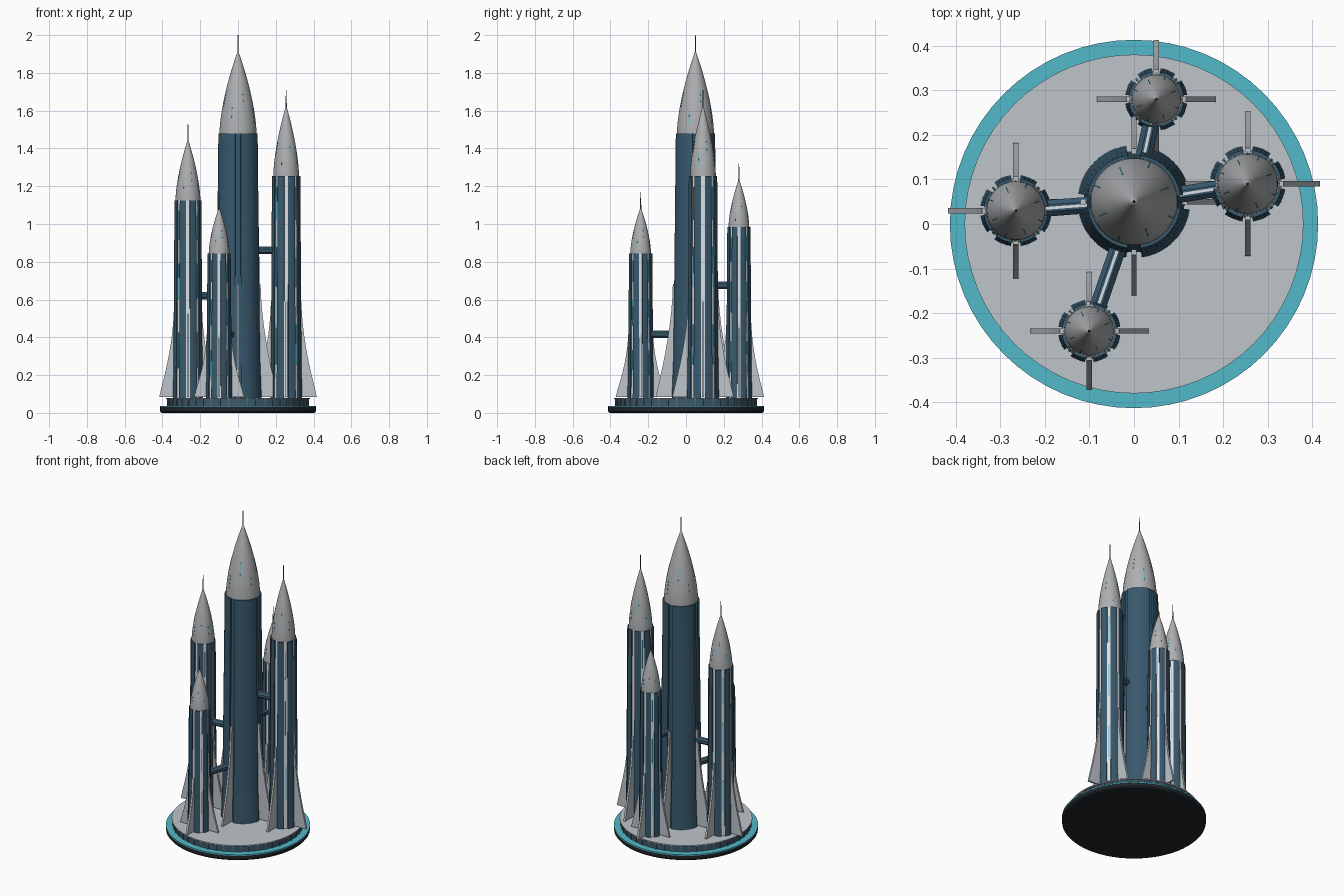
import bpy, bmesh, math
from mathutils import Vector, Matrix

if "Cube" in bpy.data.objects:
    bpy.data.objects.remove(bpy.data.objects["Cube"])


def material(name, rgb):
    m = bpy.data.materials.new(name)
    m.diffuse_color = (*rgb, 1)
    m.use_nodes = True
    m.node_tree.nodes["Principled BSDF"].inputs["Base Color"].default_value = m.diffuse_color
    return m


PALE = material("pale grey", (0.52, 0.56, 0.60))
NOSE = material("nose grey", (0.42, 0.43, 0.44))
WHITE = material("rib white", (0.72, 0.75, 0.78))
BLUE = material("steel blue", (0.04, 0.10, 0.155))
DARK = material("base black", (0.014, 0.019, 0.024))
CYAN = material("cyan glow", (0.085, 0.48, 0.58))
GREY = material("antenna grey", (0.12, 0.13, 0.14))


def finish(name, bm, mat, loc=(0, 0, 0)):
    bmesh.ops.remove_doubles(bm, verts=bm.verts[:], dist=1e-6)
    bmesh.ops.recalc_face_normals(bm, faces=bm.faces[:])
    mesh = bpy.data.meshes.new(name)
    bm.to_mesh(mesh)
    bm.free()
    mesh.materials.append(mat)
    mesh.shade_smooth()
    mesh.set_sharp_from_angle(angle=math.radians(30))
    ob = bpy.data.objects.new(name, mesh)
    ob.location = loc
    bpy.context.collection.objects.link(ob)
    return ob


def sweep(bm, profile, a0=0, a1=360, steps=48):
    """Turn an (r, z) profile about the z axis, as a full lathe or a capped sector."""
    full = abs(a1 - a0) >= 360
    rings = []
    for i in range(steps if full else steps + 1):
        a = math.radians(a0 + (a1 - a0) * i / steps)
        rings.append([bm.verts.new((r * math.cos(a), r * math.sin(a), z)) for r, z in profile])
    n = len(profile)
    for i in range(steps):
        p, q = rings[i], rings[(i + 1) % len(rings)]
        for j in range(n - 1 if full else n):
            k = (j + 1) % n
            corners = [p[j], q[j], q[k], p[k]]
            if profile[j][0] == 0:
                corners = [p[j], q[k], p[k]]
            elif profile[k][0] == 0:
                corners = [p[j], q[j], p[k]]
            bm.faces.new(corners)
    if not full:
        bm.faces.new(rings[0])
        bm.faces.new(rings[-1])


def lathe(name, profile, mat, loc=(0, 0, 0), steps=48):
    bm = bmesh.new()
    sweep(bm, profile, steps=steps)
    return finish(name, bm, mat, loc)


def shell(outline, inner, outer):
    """Closed profile hugging an (r, z) outline between two radial offsets."""
    return [(r + outer, z) for r, z in outline] + [(r + inner, z) for r, z in reversed(outline)]


def fins(name, r, reach, height, loc):
    bm = bmesh.new()
    z0 = 0.085
    pts = [(r * 0.85, z0), (reach, z0)]
    for i in range(1, 9):
        t = i / 8
        pts.append((r * 0.95 + (reach - r * 0.95) * (1 - t) ** 1.7, z0 + 0.01 + height * t))
    pts.append((r * 0.85, z0 + 0.01 + height))
    for k in range(4):
        turn = Matrix.Rotation(k * math.pi / 2, 3, 'Z')
        sides = [[bm.verts.new(turn @ Vector((x, s, z))) for x, z in pts] for s in (-0.006, 0.006)]
        bm.faces.new(sides[0])
        bm.faces.new(sides[1])
        for j in range(len(pts)):
            k2 = (j + 1) % len(pts)
            bm.faces.new([sides[0][j], sides[0][k2], sides[1][k2], sides[1][j]])
    finish(name, bm, PALE, loc)


def tower(name, x, y, rb, rt, rn, top, tip, reach, count, width, core_mat):
    loc = (x, y, 0)
    # Inner core, seen in the gaps between the panels
    lathe(name + "_core", [(0, 0.075), (rb * 0.9, 0.075), (rt * 0.9, top), (0, top)], core_mat, loc)
    # Curved outer panels
    bm = bmesh.new()
    body = [(rb, 0.075), (rb * 0.6 + rt * 0.4, 0.3), (rt, top)]
    step = 360 / count
    for k in range(count):
        c = (k + 0.5) * step
        sweep(bm, shell(body, -rb * 0.14, 0), c - width / 2, c + width / 2, max(4, int(width / 6)))
    finish(name + "_panels", bm, BLUE, loc)
    # Ogive nose
    ogive = [(rn * (1 - (i / 16) ** 1.6), top + (tip - top) * i / 16) for i in range(17)]
    lathe(name + "_nose", [(0, top - 0.002)] + ogive[:-1] + [(0, tip)], NOSE, loc)
    # Glowing seams on the nose and down the panel gaps
    bm = bmesh.new()
    for k in range(8):
        a = k * 45 + 22.5
        part = ogive[2:6] if k % 2 else ogive[5:9]
        sweep(bm, shell(part, -0.002, 0.001), a - 1.2, a + 1.2, 1)
    h = top - 0.08
    core = lambda f: (0.9 * (rb + (rt - rb) * f), 0.08 + h * f)
    for k in range(4):
        a = 45 + 90 * k
        for f0, f1 in ((0.15, 0.33), (0.5, 0.68), (0.8, 0.95)):
            sweep(bm, shell([core(f0), core(f1)], -0.002, 0.003), a - 2, a + 2, 1)
    finish(name + "_light_seams", bm, CYAN, loc)
    # Antenna
    lathe(name + "_antenna", [(0, tip - 0.03), (0.004, tip - 0.03), (0.0015, tip + 0.08), (0, tip + 0.08)],
          GREY, loc, 8)
    fins(name + "_fins", rb, reach, (top - 0.08) * 0.42, loc)


# Round base: dark plinth, glowing ring, panelled deck
lathe("base_plinth", [(0, 0), (0.405, 0), (0.412, 0.008), (0.412, 0.03), (0, 0.03)], DARK, steps=64)
lathe("base_glow_ring", [(0.36, 0.03), (0.413, 0.03), (0.413, 0.037), (0.36, 0.037)], CYAN, steps=64)
lathe("base_deck_side", [(0, 0.03), (0.372, 0.03), (0.372, 0.074), (0, 0.074)], BLUE, steps=64)
lathe("base_deck_top", [(0, 0.073), (0.38, 0.073), (0.38, 0.08), (0, 0.08)], PALE, steps=64)
bm = bmesh.new()
for k in range(48):
    sweep(bm, [(0.37, 0.037), (0.376, 0.037), (0.376, 0.073), (0.37, 0.073)], k * 7.5 - 0.5, k * 7.5 + 0.5, 1)
finish("base_deck_ribs", bm, GREY)

# Towers: x, y, bottom / top / nose radius, body top, nose tip, fin reach, panels, panel angle
C = (0.0, 0.05)
tower("central_tower", *C, 0.126, 0.105, 0.098, 1.48, 1.92, 0.21, 4, 74, BLUE)
SIDE = [
    ("right_tower", 0.255, 0.09, 0.085, 0.076, 0.068, 1.255, 1.63, 0.162, 0.86),
    ("left_tower", -0.265, 0.03, 0.080, 0.072, 0.066, 1.125, 1.45, 0.152, 0.62),
    ("back_tower", 0.05, 0.28, 0.070, 0.062, 0.055, 0.985, 1.24, 0.133, 0.675),
    ("front_tower", -0.10, -0.24, 0.070, 0.062, 0.055, 0.845, 1.09, 0.132, 0.415),
]
for name, x, y, rb, rt, rn, top, tip, reach, bridge_z in SIDE:
    tower(name, x, y, rb, rt, rn, top, tip, reach, 8, 29, WHITE)
    # Octagonal bridge to the central tower with a pale strip on top
    d = Vector((x - C[0], y - C[1], 0))
    mid = Vector((C[0], C[1], bridge_z)) + d / 2
    turn = d.to_track_quat('Z', 'Y').to_matrix().to_4x4()
    bm = bmesh.new()
    bmesh.ops.create_cone(bm, cap_ends=True, segments=8, radius1=0.02, radius2=0.02, depth=d.length,
                          matrix=Matrix.Translation(mid) @ turn @ Matrix.Rotation(math.pi / 8, 4, 'Z'))
    finish(name + "_bridge", bm, BLUE)
    bm = bmesh.new()
    spin = Matrix.Rotation(math.atan2(d.y, d.x), 4, 'Z')
    bmesh.ops.create_cube(bm, size=1, matrix=Matrix.Translation(mid + Vector((0, 0, 0.0185))) @ spin
                          @ Matrix.Diagonal((d.length, 0.006, 0.003, 1)))
    finish(name + "_bridge_strip", bm, WHITE)
